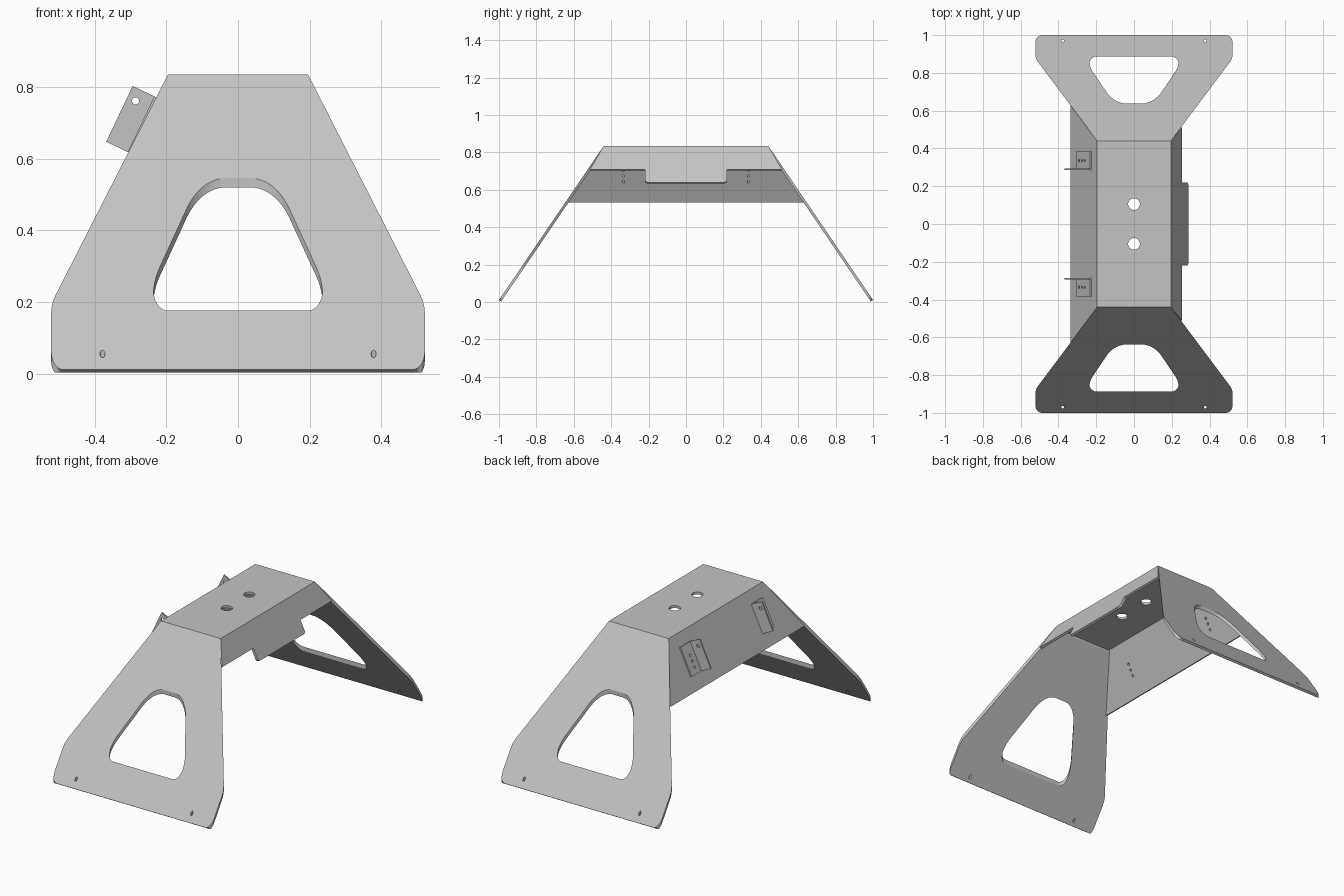
import bpy, bmesh, math
from mathutils import Vector

cube = bpy.data.objects.get("Cube")
if cube:
    bpy.data.objects.remove(cube)

grey = bpy.data.materials.new("light_grey_metal")
grey.use_nodes = True
grey.diffuse_color = (0.55, 0.55, 0.55, 1)
grey.node_tree.nodes["Principled BSDF"].inputs["Base Color"].default_value = grey.diffuse_color

THICK = 0.0145
TOP = 0.835           # height of the top plate
HALF_W = 0.195        # half width of the top plate
HALF_L = 0.44         # half length of the top plate
SLOPE = 1.471         # fall of a leg per unit of length


def circle(x, y, r, n=20):
    return [(x + r * math.cos(math.tau * i / n), y + r * math.sin(math.tau * i / n)) for i in range(n)]


def rounded(corners, steps=8):
    """Polygon of (x, y, tangent length) corners with circular fillets."""
    out = []
    for i, (x, y, d) in enumerate(corners):
        c = Vector((x, y))
        if not d:
            out.append((x, y))
            continue
        before = (Vector(corners[i - 1][:2]) - c).normalized()
        after = (Vector(corners[(i + 1) % len(corners)][:2]) - c).normalized()
        a, b = c + before * d, c + after * d
        w = math.sin(before.angle(after) / 2)
        for k in range(steps + 1):
            t = k / steps
            p, q, r = (1 - t) ** 2, 2 * w * t * (1 - t), t * t
            out.append(tuple((a * p + c * q + b * r) / (p + q + r)))
    return out


def mirrored(half):
    """Complete a half outline across the first axis."""
    return half + [(-x, y, d) for x, y, d in reversed(half)]


def plate(name, outline, holes, place):
    """Solid sheet with holes; place(u, v, layer) puts layers 0 and 1 in space."""
    bm = bmesh.new()
    loops, edges = [], []
    for pts in [outline] + holes:
        vs = [bm.verts.new((u, v, 0)) for u, v in pts]
        edges += [bm.edges.new((vs[i - 1], vs[i])) for i in range(len(vs))]
        loops.append(vs)
    bmesh.ops.triangle_fill(bm, use_beauty=True, edges=edges, normal=(0, 0, 1))
    faces = list(bm.faces)
    under = {}
    for v in [v for loop in loops for v in loop]:
        u, w = v.co.x, v.co.y
        v.co = place(u, w, 0)
        under[v] = bm.verts.new(place(u, w, 1))
    for f in faces:
        bm.faces.new([under[v] for v in reversed(f.verts)])
    for vs in loops:
        for i in range(len(vs)):
            a, b = vs[i - 1], vs[i]
            bm.faces.new((a, b, under[b], under[a]))
    bmesh.ops.recalc_face_normals(bm, faces=bm.faces)
    mesh = bpy.data.meshes.new(name)
    bm.to_mesh(mesh)
    bm.free()
    mesh.materials.append(grey)
    obj = bpy.data.objects.new(name, mesh)
    bpy.context.collection.objects.link(obj)
    return obj


def frame(origin, u_axis, v_axis, normal, thick=THICK):
    o, ua, va, n = (Vector(a) for a in (origin, u_axis, v_axis, normal))
    return lambda u, v, layer: o + ua * u + va * v - n * (thick * layer)


# Top plate with two round holes
plate("top_plate",
      [(-HALF_W, -HALF_L), (HALF_W, -HALF_L), (HALF_W, HALF_L), (-HALF_W, HALF_L)],
      [circle(0, s * 0.105, 0.031, 32) for s in (-1, 1)],
      frame((0, 0, TOP), (1, 0, 0), (0, 1, 0), (0, 0, 1)))

# Sloping end legs, with edges cut straight down and a square foot edge
leg_outline = rounded(mirrored([(HALF_W, HALF_L, 0), (0.521, 0.875, 0.02), (0.521, 1, 0.035)]))
window = rounded(mirrored([(0.104, 0.637, 0.07), (0.236, 0.832, 0.03), (0.236, 0.888, 0.04)]))
for name, side in (("front_leg", -1), ("back_leg", 1)):
    def place_leg(u, v, layer, side=side):
        if layer:
            v = min(v, 1 - 0.012)
        z = TOP - (v - HALF_L) * SLOPE - layer * 0.0255
        return Vector((u, side * v, max(z, 0)))
    plate(name, leg_outline, [window] + [circle(s * 0.378, 0.97, 0.007) for s in (-1, 1)], place_leg)

# Side panels share the slope of the leg edges
slope_dir = Vector((0.43, 0, -0.903)).normalized()
slope_out = Vector((0.903, 0, 0.43)).normalized()
flip = Vector((-1, 1, 1))
BRACKET_Y = 0.335
screw_rows = (0.138, 0.172, 0.207)

# Short panel with a hanging tongue
plate("left_side_panel",
      rounded(mirrored([(HALF_L, 0, 0), (0.512, 0.139, 0), (0.22, 0.139, 0), (0.22, 0.216, 0.018)])),
      [], frame((HALF_W, 0, TOP), (0, 1, 0), slope_dir, slope_out))

# Deep panel with screw holes
down, out = slope_dir * flip, slope_out * flip
right_top = Vector((-HALF_W, 0, TOP))
screws = [circle(s * BRACKET_Y, v, 0.007, 14) for s in (-1, 1) for v in screw_rows]
plate("right_side_panel",
      [(-HALF_L, 0), (HALF_L, 0), (0.628, 0.327), (-0.628, 0.327)],
      screws, frame(right_top, (0, 1, 0), down, out))

# Angle brackets: a pad on the panel and a standing flange on its inner side
PAD = 0.008
for name, s in (("front", -1), ("back", 1)):
    plate(name + "_bracket_pad",
          [(0.29, 0.072), (0.385, 0.072), (0.385, 0.244), (0.29, 0.244)],
          [circle(BRACKET_Y, v, 0.007, 14) for v in screw_rows],
          frame(right_top + out * PAD, (0, s, 0), down, out, PAD))
    plate(name + "_bracket_flange",
          [(0, 0.072), (0.075, 0.072), (0.075, 0.244), (0, 0.244)],
          [circle(0.05, 0.106, 0.01)],
          frame(right_top + Vector((0, s * 0.286, 0)), out, down, (0, -s, 0), PAD))
